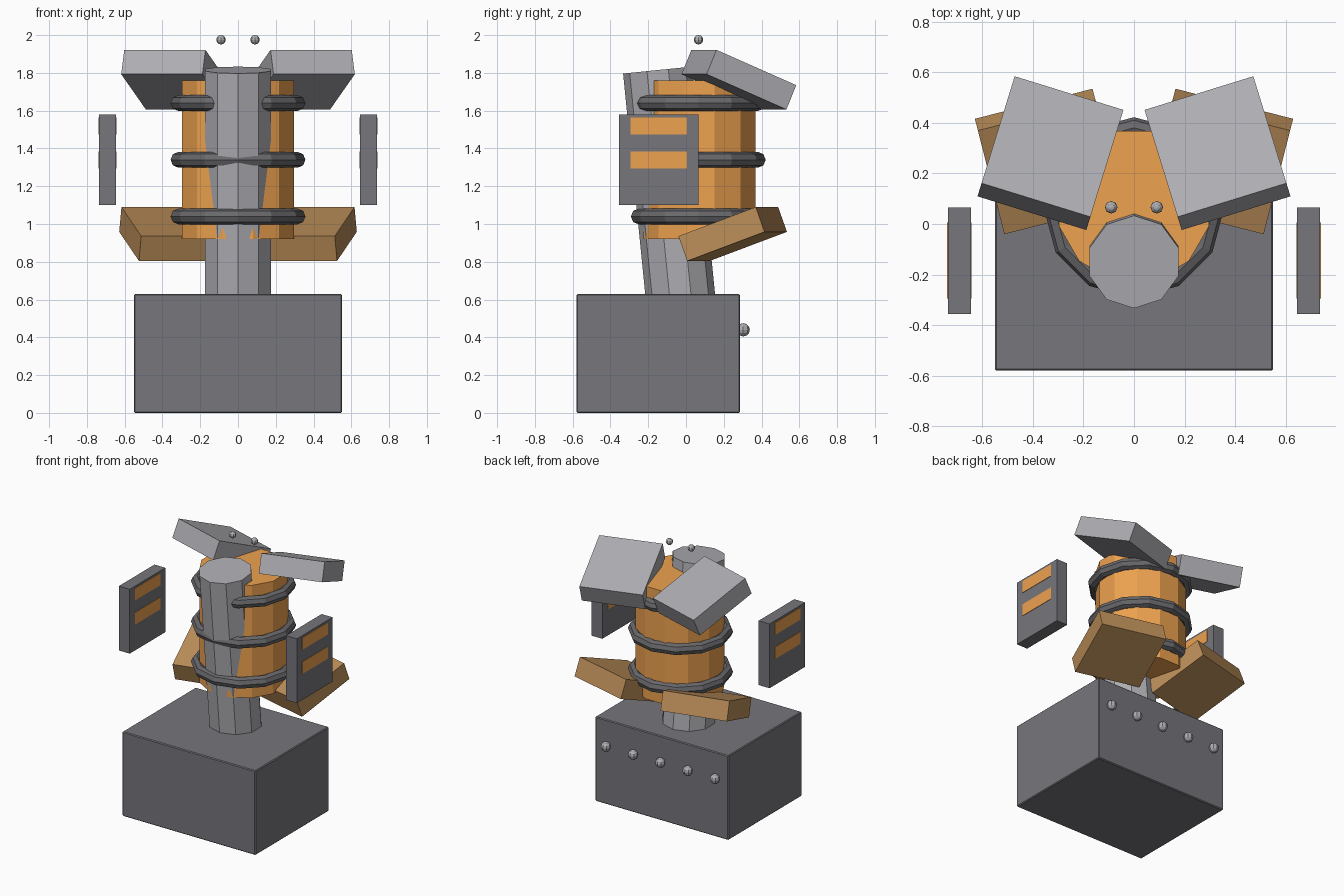
import bpy, math
from mathutils import Matrix

if "Cube" in bpy.data.objects:
    bpy.data.objects.remove(bpy.data.objects["Cube"])


def material(name, rgb):
    m = bpy.data.materials.new(name)
    m.diffuse_color = (*rgb, 1)
    m.use_nodes = True
    m.node_tree.nodes["Principled BSDF"].inputs["Base Color"].default_value = m.diffuse_color
    return m


ORANGE = material("orange", (0.85, 0.36, 0.08))
BROWN = material("brown", (0.5, 0.27, 0.1))
DARK = material("dark_grey", (0.18, 0.18, 0.2))
RING = material("ring_grey", (0.14, 0.14, 0.15))
STEEL = material("steel", (0.42, 0.42, 0.45))


def finish(name, mat):
    ob = bpy.context.object
    ob.name = name
    if mat:
        ob.data.materials.append(mat)
    return ob


def box(name, loc, size, mat=None, rot=(0, 0, 0)):
    bpy.ops.mesh.primitive_cube_add(size=1, location=loc, rotation=rot)
    ob = finish(name, mat)
    ob.data.transform(Matrix.Diagonal((*size, 1)))
    return ob


def cylinder(name, loc, radius, depth, sides, mat=None, rot=(0, 0, 0)):
    bpy.ops.mesh.primitive_cylinder_add(vertices=sides, radius=radius, depth=depth,
                                        location=loc, rotation=rot)
    return finish(name, mat)


def ball(name, loc, radius, mat=None):
    bpy.ops.mesh.primitive_uv_sphere_add(segments=8, ring_count=6, radius=radius, location=loc)
    return finish(name, mat)


# Base block with a fine edge bevel
base = box("base", (0, -0.147, 0.315), (1.1, 0.865, 0.63), DARK)
bevel = base.modifiers.new("bevel", "BEVEL")
bevel.width = 0.006
bevel.segments = 1

# Row of studs on the back of the base
for i in range(5):
    ball(f"base_stud_{i + 1}", (-0.45 + 0.225 * i, 0.303, 0.44), 0.035, STEEL)

# Leaning post
tilt = 0.1
half = 0.65
cylinder("post", (0, -0.15 + half * math.sin(tilt), 1.815 - half * math.cos(tilt)),
         0.184, 2 * half, 10, STEEL, (tilt, 0, 0))

# Barrel with flats at front and back, and its three hoops
cylinder("barrel", (0, 0.071, 1.34), 0.307, 0.84, 12, ORANGE, (0, 0, math.radians(15)))
for i, z in enumerate((1.04, 1.34, 1.64)):
    bpy.ops.mesh.primitive_torus_add(major_segments=12, minor_segments=8, major_radius=0.315,
                                     minor_radius=0.042, location=(0, 0.065, z))
    finish(f"hoop_{i + 1}", RING)

# Mirrored pairs
for side, s in (("right", 1), ("left", -1)):
    # Slanted upper and lower blocks
    box(f"upper_block_{side}", (0.33 * s, 0.28, 1.764), (0.45, 0.48, 0.14), STEEL, (-0.4, 0, 0.3 * s))
    box(f"lower_block_{side}", (0.338 * s, 0.247, 0.947), (0.48, 0.45, 0.14), BROWN, (0.35, 0, -0.25 * s))
    # Floating side panel with two stripes showing on both faces
    box(f"side_panel_{side}", (0.69 * s, -0.145, 1.34), (0.09, 0.42, 0.48), DARK)
    for i, z in enumerate((1.34, 1.52)):
        box(f"panel_stripe_{side}_{i + 1}", (0.69 * s, -0.145, z), (0.096, 0.3, 0.09), ORANGE)
    # Small top bead
    ball(f"top_bead_{side}", (0.09 * s, 0.066, 1.975), 0.025, STEEL)
